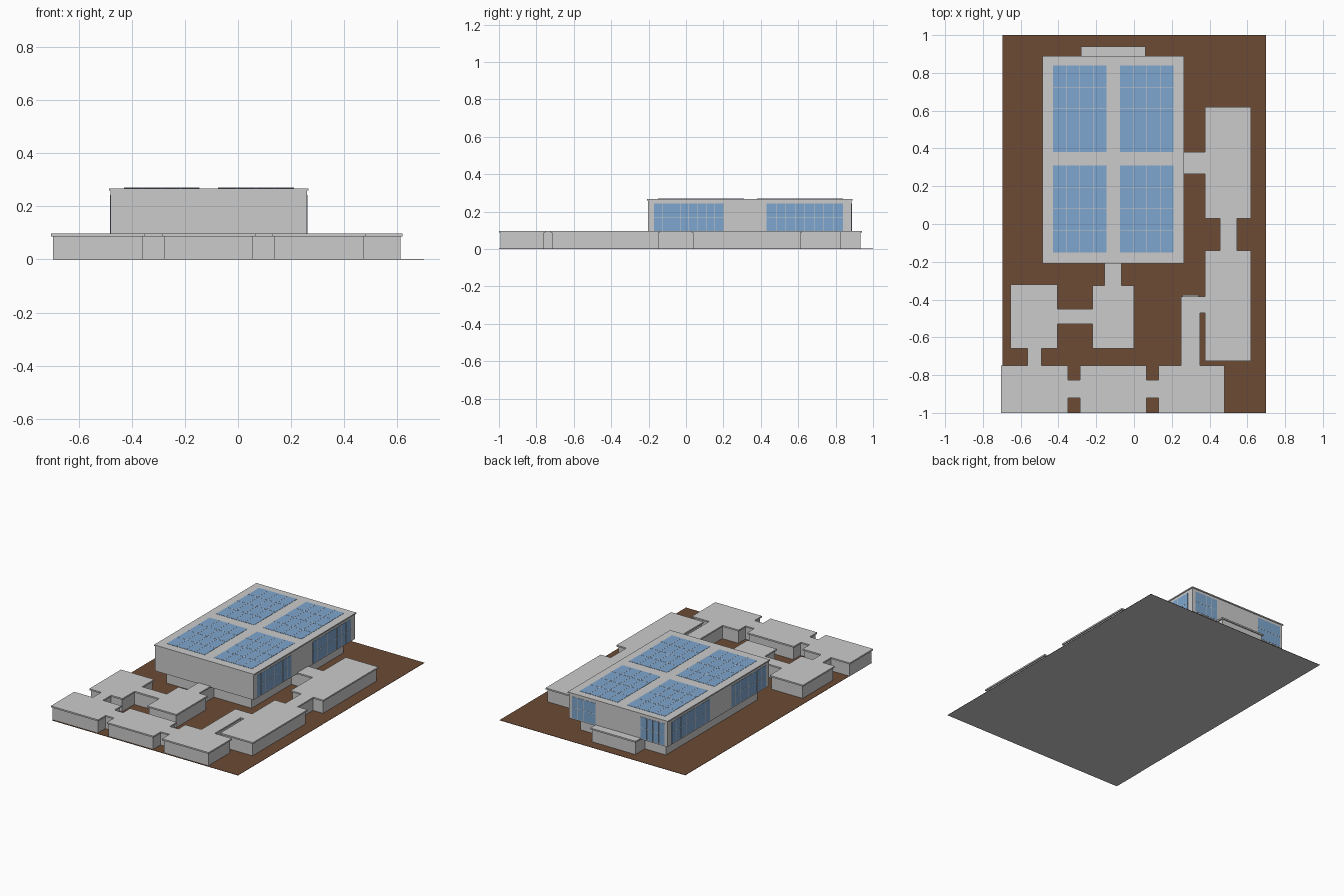
import bpy, bmesh
from mathutils import Matrix, Vector

if "Cube" in bpy.data.objects:
    bpy.data.objects.remove(bpy.data.objects["Cube"])


def material(name, rgb):
    m = bpy.data.materials.new(name)
    m.diffuse_color = (*rgb, 1)
    m.use_nodes = True
    m.node_tree.nodes["Principled BSDF"].inputs["Base Color"].default_value = m.diffuse_color
    return m


GREY = material("concrete grey", (0.6, 0.6, 0.6))
BROWN = material("earth brown", (0.15, 0.07, 0.035))
BLUE = material("glass blue", (0.21, 0.38, 0.62))


def boxes(name, mat, items):
    """One object from boxes given as (x0, x1, y0, y1, z0, z1)."""
    bm = bmesh.new()
    for x0, x1, y0, y1, z0, z1 in items:
        c = Vector(((x0 + x1) / 2, (y0 + y1) / 2, (z0 + z1) / 2))
        s = Matrix.Diagonal((x1 - x0, y1 - y0, z1 - z0, 1))
        bmesh.ops.create_cube(bm, size=1, matrix=Matrix.Translation(c) @ s)
    me = bpy.data.meshes.new(name)
    bm.to_mesh(me)
    bm.free()
    me.materials.append(mat)
    ob = bpy.data.objects.new(name, me)
    bpy.context.collection.objects.link(ob)
    return ob


# Ground slab: brown above, grey underneath
ground = boxes("ground", BROWN, [(-0.695, 0.7, -1, 1, 0, 0.002)])
ground.data.materials.append(GREY)
for p in ground.data.polygons:
    p.material_index = 1 if p.normal.z < -0.5 else 0

# Low rooms, as roof outlines
TOP, EAVE, LIP = 0.097, 0.087, 0.008
rooms = {
    "front_left_room": (-0.705, -0.35, -1.0, -0.75),
    "front_middle_room": (-0.285, 0.065, -1.0, -0.75),
    "front_right_room": (0.13, 0.48, -1.0, -0.75),
    "west_room": (-0.655, -0.405, -0.66, -0.32),
    "inner_room": (-0.22, 0.0, -0.66, -0.325),
    "south_east_room": (0.375, 0.62, -0.725, -0.14),
    "north_east_room": (0.375, 0.62, 0.03, 0.62),
    "back_porch": (-0.28, 0.06, 0.80, 0.94),
}
for name, (x0, x1, y0, y1) in rooms.items():
    boxes(name + "_walls", GREY, [(x0 + LIP, x1 - LIP, y0 + LIP, y1 - LIP, 0, EAVE)])
    boxes(name + "_roof", GREY, [(x0, x1, y0, y1, EAVE, TOP)])

# Corridors joining the rooms; the last letter is the running direction
corridors = [
    (-0.35, -0.285, -0.92, -0.825, "x"),
    (0.065, 0.13, -0.92, -0.825, "x"),
    (-0.565, -0.49, -0.75, -0.66, "y"),
    (-0.405, -0.22, -0.53, -0.45, "x"),
    (-0.155, -0.065, -0.325, -0.15, "y"),
    (0.25, 0.35, -0.75, -0.385, "y"),
    (0.35, 0.375, -0.47, -0.385, "x"),
    (0.455, 0.545, -0.14, 0.03, "y"),
    (0.21, 0.375, 0.265, 0.38, "x"),
]
for i, (x0, x1, y0, y1, d) in enumerate(corridors):
    dx, dy = (-LIP, LIP) if d == "x" else (LIP, -LIP)
    boxes(f"corridor_{i}_walls", GREY, [(x0 + dx, x1 - dx, y0 + dy, y1 - dy, 0, EAVE)])
    boxes(f"corridor_{i}_roof", GREY, [(x0, x1, y0, y1, EAVE, TOP)])

# Main hall: recessed base, upper walls, roof slab
X0, X1, Y0, Y1 = -0.48, 0.26, -0.203, 0.885
boxes("hall_base", GREY, [(X0 + 0.05, X1 - 0.05, Y0 + 0.05, Y1 - 0.055, 0, 0.09)])
boxes("hall_walls", GREY, [(X0, X1, Y0, Y1, 0.09, 0.26)])
boxes("hall_roof", GREY, [(X0 - 0.005, X1 + 0.005, Y0 - 0.005, Y1 + 0.005, 0.26, 0.268)])


def glazing(name, axis, at, side, u, v, nu, nv):
    """Thin glass plate on a plane, with glazing bars over it."""
    def plate(u0, u1, v0, v1, t):
        n = sorted((at - side * 0.001, at + side * t))
        r = {"x": (n, (u0, u1), (v0, v1)),
             "y": ((u0, u1), n, (v0, v1)),
             "z": ((u0, u1), (v0, v1), n)}[axis]
        return (*r[0], *r[1], *r[2])
    boxes(name + "_glass", BLUE, [plate(*u, *v, 0.0015)])
    w = 0.0013
    bars = []
    for i in range(1, nu):
        c = u[0] + (u[1] - u[0]) * i / nu
        bars.append(plate(c - w, c + w, *v, 0.0022))
    for i in range(1, nv):
        c = v[0] + (v[1] - v[0]) * i / nv
        bars.append(plate(*u, c - w, c + w, 0.0022))
    boxes(name + "_bars", GREY, bars)


# Four roof lights
for i, u in enumerate([(-0.43, -0.145), (-0.075, 0.21)]):
    for j, v in enumerate([(-0.15, 0.31), (0.38, 0.84)]):
        glazing(f"skylight_{i}{j}", "z", 0.268, 1, u, v, 4, 4)

# Side windows and back windows
Z = (0.097, 0.243)
for side, at in ((-1, X0), (1, X1)):
    tag = "left" if side < 0 else "right"
    for j, u in enumerate([(-0.17, 0.2), (0.43, 0.84)]):
        glazing(f"{tag}_window_{j}", "x", at, side, u, Z, 8, 2)
for i, u in enumerate([(-0.46, -0.28), (0.06, 0.235)]):
    glazing(f"back_window_{i}", "y", Y1, 1, u, Z, 4, 2)
